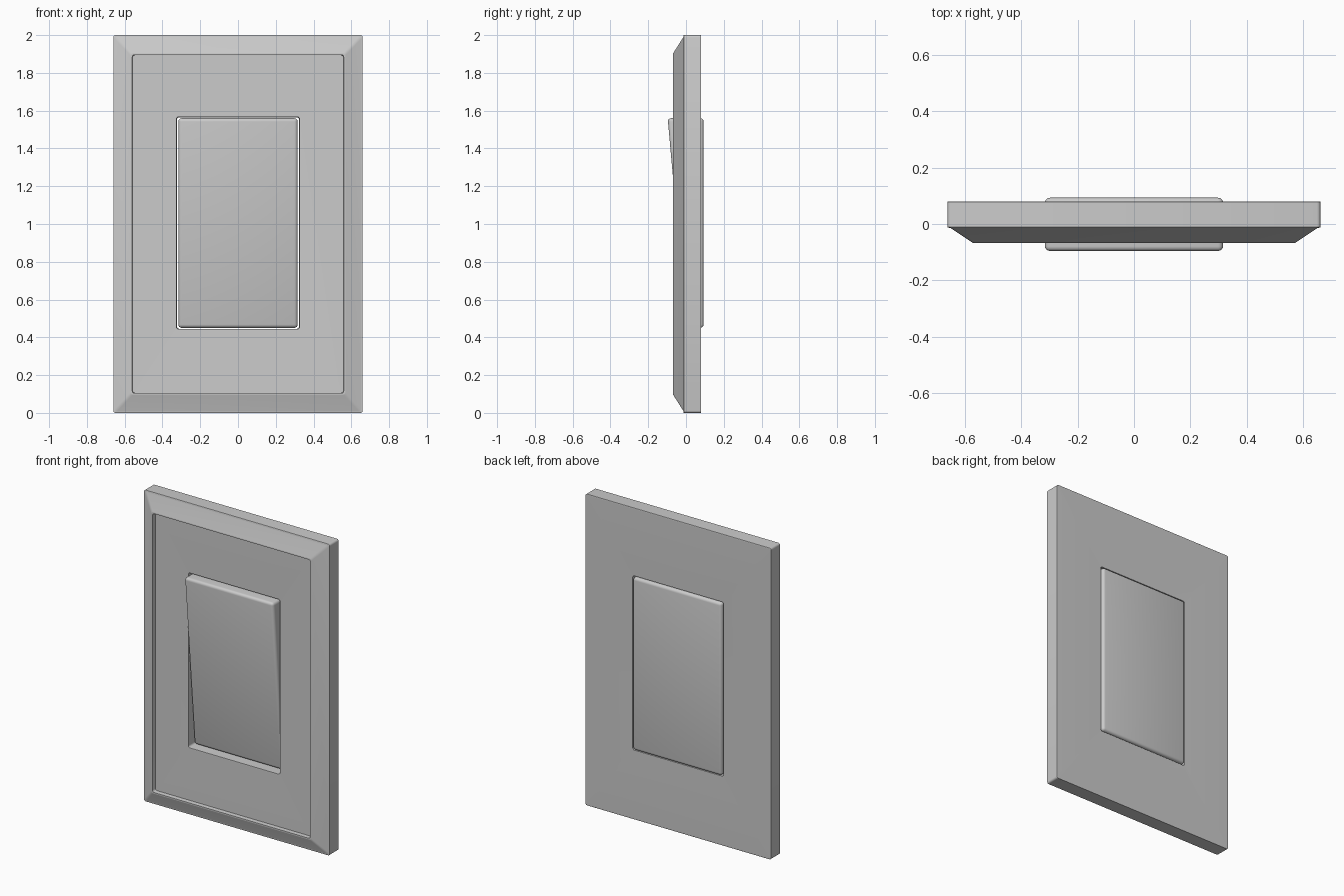
import bpy, bmesh, math
from mathutils import Vector

if "Cube" in bpy.data.objects:
    bpy.data.objects.remove(bpy.data.objects["Cube"])


def finish(bm, name):
    bmesh.ops.recalc_face_normals(bm, faces=bm.faces)
    mesh = bpy.data.meshes.new(name)
    bm.to_mesh(mesh)
    bm.free()
    ob = bpy.data.objects.new(name, mesh)
    bpy.context.collection.objects.link(ob)
    bpy.ops.object.select_all(action='DESELECT')
    ob.select_set(True)
    bpy.context.view_layer.objects.active = ob
    bpy.ops.object.shade_smooth_by_angle(angle=math.radians(35))
    return ob


def fillet(points, steps=4):
    """Round each corner of a closed loop of (vector, radius) pairs."""
    out = []
    for i, (p, r) in enumerate(points):
        a = points[i - 1][0]
        b = points[(i + 1) % len(points)][0]
        p0 = p + (a - p).normalized() * r
        p1 = p + (b - p).normalized() * r
        for k in range(steps + 1):
            t = k / steps
            out.append(p0 * (1 - t) ** 2 + p * 2 * t * (1 - t) + p1 * t * t)
    return out


def ring(bm, section, r=0.012, steps=3):
    """Rounded rectangle loop in the xz plane."""
    hx, z0, z1, y = section
    verts = []
    for cx, cz, start in ((hx - r, z1 - r, 0), (r - hx, z1 - r, 90),
                          (r - hx, z0 + r, 180), (hx - r, z0 + r, 270)):
        for k in range(steps + 1):
            a = math.radians(start + 90 * k / steps)
            verts.append(bm.verts.new((cx + r * math.cos(a), y, cz + r * math.sin(a))))
    return verts


# Wall plate: cross-section swept round the frame (half width, bottom, top, y), fillet
profile = [
    ((0.66, 0.0, 2.0, 0.08), 0.014),
    ((0.66, 0.0, 2.0, -0.013), 0.018),
    ((0.565, 0.10, 1.90, -0.068), 0.008),
    ((0.555, 0.11, 1.89, -0.04), 0.006),
    ((0.33, 0.44, 1.57, -0.04), 0.006),
    ((0.322, 0.446, 1.564, 0.08), 0.003),
]
bm = bmesh.new()
rings = [ring(bm, s) for s in fillet([(Vector(p), r) for p, r in profile])]
for i, cur in enumerate(rings):
    prev = rings[i - 1]
    for j in range(len(cur)):
        bm.faces.new((prev[j - 1], prev[j], cur[j], cur[j - 1]))
finish(bm, "wall_plate")

# Tilted rocker: wedge side profile (y, z) extruded across x
wedge = [(0.093, 0.45), (0.093, 1.56), (-0.097, 1.56), (0.003, 0.45)]
bm = bmesh.new()
face = bm.faces.new([bm.verts.new((-0.316, y, z)) for y, z in wedge])
ext = bmesh.ops.extrude_face_region(bm, geom=[face])["geom"]
bmesh.ops.translate(bm, vec=(0.632, 0, 0),
                    verts=[v for v in ext if isinstance(v, bmesh.types.BMVert)])
bmesh.ops.bevel(bm, geom=bm.edges[:], offset=0.018, segments=4, profile=0.5,
                affect='EDGES')
finish(bm, "rocker")
